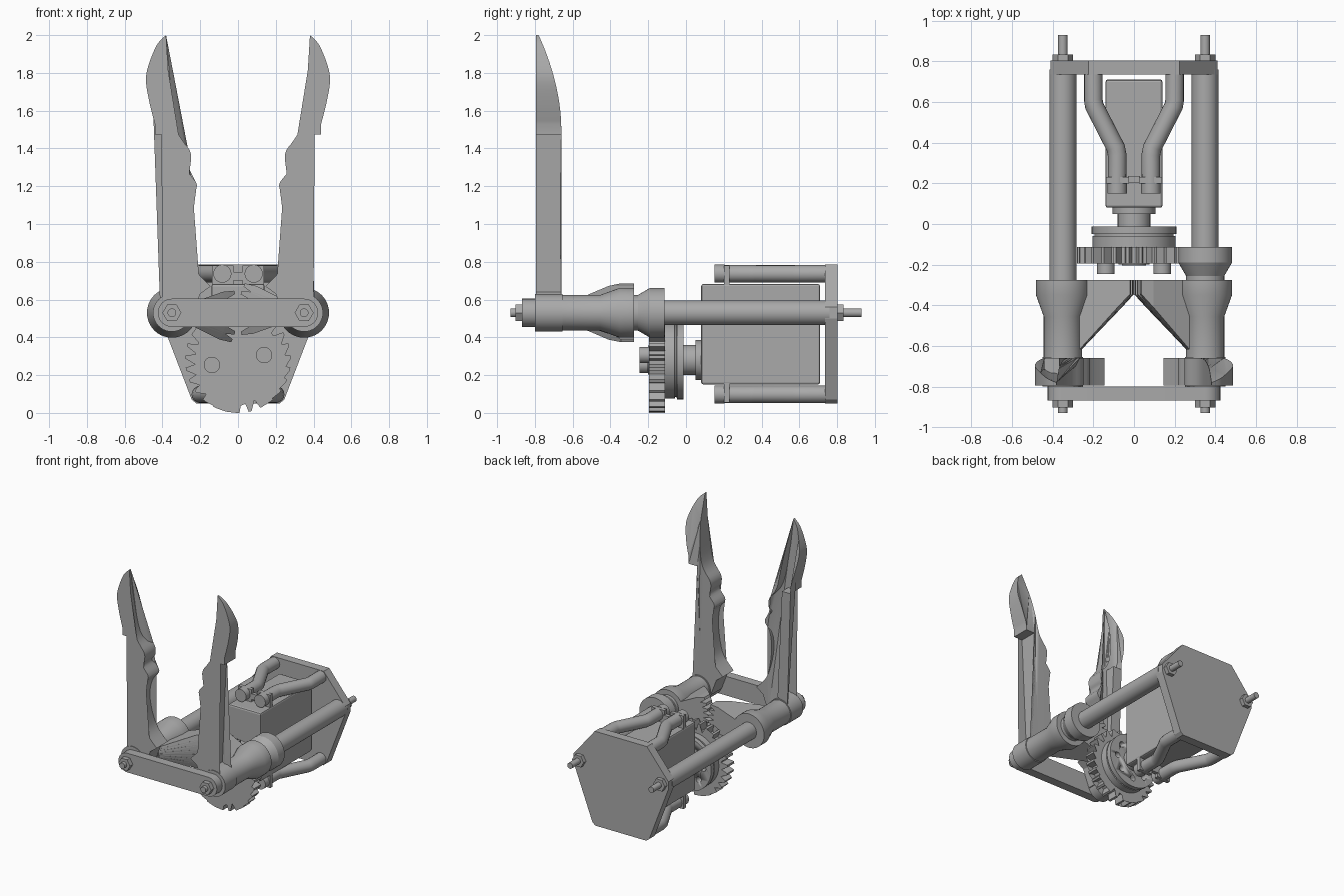
import bpy, bmesh, math
from mathutils import Vector

cube = bpy.data.objects.get("Cube")
if cube:
    bpy.data.objects.remove(cube, do_unlink=True)

mat = bpy.data.materials.new("plain grey")
mat.use_nodes = True
GREY = (0.4, 0.4, 0.4, 1)
mat.diffuse_color = GREY
mat.node_tree.nodes["Principled BSDF"].inputs["Base Color"].default_value = GREY

RX, RZ = 0.35, 0.53      # rod axis
GZ = 0.28                # drive gear axis height


def finish(name, bm, smooth=True):
    bmesh.ops.recalc_face_normals(bm, faces=bm.faces)
    me = bpy.data.meshes.new(name)
    bm.to_mesh(me)
    bm.free()
    me.materials.append(mat)
    ob = bpy.data.objects.new(name, me)
    bpy.context.collection.objects.link(ob)
    if smooth:
        bpy.ops.object.select_all(action='DESELECT')
        ob.select_set(True)
        bpy.context.view_layer.objects.active = ob
        bpy.ops.object.shade_smooth_by_angle(angle=math.radians(30))
    return ob


def lathe(name, x, z, stations, n=40):
    """Solid of revolution along y; stations are (y, radius)."""
    bm = bmesh.new()
    rings = []
    for y, r in stations:
        rings.append([bm.verts.new((x + r * math.cos(math.tau * i / n), y,
                                    z + r * math.sin(math.tau * i / n))) for i in range(n)])
    for a, b in zip(rings, rings[1:]):
        for i in range(n):
            j = (i + 1) % n
            bm.faces.new((a[i], a[j], b[j], b[i]))
    bm.faces.new(rings[0])
    bm.faces.new(rings[-1])
    return finish(name, bm, n > 6)


def slab(name, outline, y0, y1, back=None, smooth=False):
    """Extrude an (x, z) outline along y; back(z) may shape the rear face."""
    bm = bmesh.new()
    f = [bm.verts.new((x, y0, z)) for x, z in outline]
    b = [bm.verts.new((x, back(z) if back else y1, z)) for x, z in outline]
    n = len(f)
    for i in range(n):
        j = (i + 1) % n
        bm.faces.new((f[i], f[j], b[j], b[i]))
    caps = [bm.faces.new(f), bm.faces.new(b)]
    bmesh.ops.triangulate(bm, faces=caps)
    return finish(name, bm, smooth)


def box(name, x0, x1, y0, y1, z0, z1, bevel=0.0):
    ob = slab(name, [(x0, z0), (x1, z0), (x1, z1), (x0, z1)], y0, y1)
    if bevel:
        m = ob.modifiers.new("soft edges", 'BEVEL')
        m.width, m.segments = bevel, 2
    return ob


def spline(pts, steps=5):
    """Catmull-Rom curve through the points."""
    p = [Vector(q) for q in [pts[0]] + pts + [pts[-1]]]
    out = []
    for a, b, c, d in zip(p, p[1:], p[2:], p[3:]):
        for k in range(steps):
            t = k / steps
            out.append(0.5 * (2 * b + (c - a) * t + (2 * a - 5 * b + 4 * c - d) * t * t
                              + (3 * b - a - 3 * c + d) * t ** 3))
    return [tuple(q) for q in out] + [pts[-1]]


def tube(name, pts, r):
    cu = bpy.data.curves.new(name, 'CURVE')
    cu.dimensions = '3D'
    cu.bevel_depth, cu.bevel_resolution, cu.use_fill_caps = r, 6, True
    sp = cu.splines.new('POLY')
    sp.points.add(len(pts) - 1)
    for p, q in zip(sp.points, pts):
        p.co = (*q, 1)
    sp.use_smooth = True
    cu.materials.append(mat)
    bpy.context.collection.objects.link(bpy.data.objects.new(name, cu))


# Blade outline, outer edge then inner edge, as distance from the middle and height
outer = [(.35, .45), (.41, .5), (.4, .6), (.328, .64), (.366, 1.475), (.439, 1.475)]
bulge = spline([(.44, 1.53), (.468, 1.64), (.487, 1.756), (.474, 1.84), (.43, 1.947), (.381, 2)])
grip = spline([(.37, 1.82), (.328, 1.51), (.256, 1.39), (.25, 1.33), (.265, 1.28), (.217, 1.204),
               (.262, 1.13), (.277, 1.0), (.256, .84), (.222, .753), (.145, .67)])
blade = outer + bulge + grip + [(.2, .63), (.25, .5)]


def blade_back(z):
    t = max(0, (z - 1.5) / 0.5)
    return -0.66 - 0.12 * t ** 1.9


for side, label in ((1, "left"), (-1, "right")):
    x = side * RX
    # Long rods with threaded ends and nuts
    lathe(label + "_rod", x, RZ, [(-.8, .066), (.76, .066)])
    lathe(label + "_thread", x, RZ, [(-.93, .023), (.93, .023)], 20)
    lathe(label + "_front_nut", x, RZ, [(-.903, .05), (-.86, .05)], 6)
    lathe(label + "_back_nut", x, RZ, [(.79, .05), (.833, .05)], 6)
    # Flared sleeve turning on the rod
    lathe(label + "_sleeve", x, RZ, [(-.8, .1), (-.655, .1), (-.654, .094), (-.455, .094),
                                     (-.35, .132), (-.275, .132)])
    slab(label + "_blade", [(side * a, b) for a, b in blade], -.795, -.66, blade_back, True)

    # Tapered toothed fan between the sleeves
    bm = bmesh.new()
    for k in range(-3, 4):
        ang = k * 0.125 + side * 0.06
        u = Vector((-side * math.cos(ang), 0, math.sin(ang)))
        v = Vector((-u.z, 0, u.x))
        base = Vector((x, 0, RZ))
        ends = []
        for r, y0, y1, w in ((.06, -.65, -.275, .016), (.29, -.41, -.275, .022),
                             (.35, -.345, -.275, .009)):
            ends.append([bm.verts.new(base + u * r + v * s * w + Vector((0, y, 0)))
                         for y, s in ((y0, -1), (y0, 1), (y1, 1), (y1, -1))])
        for a, b in zip(ends, ends[1:]):
            for i in range(4):
                j = (i + 1) % 4
                bm.faces.new((a[i], a[j], b[j], b[i]))
        bm.faces.new(ends[0])
        bm.faces.new(ends[-1])
    finish(label + "_toothed_fan", bm, False)

    # Hoses above and below the motor, with end caps
    for z, level in ((.737, "upper"), (.098, "lower")):
        path = [(.2, .76, z), (.2, .61, z), (.195, .58, z), (.09, .375, z), (.083, .34, z), (.083, .19, z)]
        tube(f"{label}_{level}_hose", [(side * a, b, c) for a, b, c in path], .046)
        lathe(f"{label}_{level}_hose_cap", side * .083, z, [(.15, .048), (.205, .048)], 28)

    # Screws on the gear face
    lathe(label + "_gear_screw", side * .138, GZ + side * .026, [(-.247, .043), (-.18, .043)], 24)

# Pinion collar, on one rod only
lathe("pinion_collar", RX, RZ, [(-.275, .094), (-.255, .094), (-.19, .132), (-.113, .132)])

# Front link bar with round ends
r = .0745
arc = [(RX + r * math.cos(a), RZ + r * math.sin(a))
       for a in (math.pi * (i / 16 - .5) for i in range(17))]
slab("front_bar", arc + [(-a, 2 * RZ - b) for a, b in arc], -.867, -.798, None, True)

# Six sided back plate
half = [(.22, .05), (.245, .07), (.41, .5), (.41, .56), (.225, .785)]
slab("back_plate", half + [(-a, b) for a, b in reversed(half)], .735, .803)

# Motor block, output neck and hose clips
box("motor_block", -.14, .14, .08, .71, .15, .683, .012)
lathe("motor_collar", 0, GZ, [(.05, .105), (.09, .105)])
lathe("motor_shaft", 0, GZ, [(-.03, .08), (.06, .08)])
for z0, z1, label in ((.67, .78, "upper"), (.055, .16, "lower")):
    for s in (-1, 1):
        box(f"{label}_clip_{'left' if s > 0 else 'right'}", *sorted((s * .025, s * .138)), .2, .23, z0, z1)
    mid = (z0 + z1) / 2
    box(label + "_clip_bridge", -.03, .03, .205, .235, mid - .025, mid + .02)

# Stepped hub disc with a ring of holes
disc = lathe("hub_disc", 0, GZ, [(-.112, .205), (-.06, .205), (-.058, .195), (-.05, .195),
                                 (-.048, .208), (-.013, .208)], 56)
for i in range(8):
    a = math.tau * i / 8
    hole = lathe("hole_cutter", .14 * math.cos(a), GZ + .14 * math.sin(a), [(-.07, .022), (.02, .022)], 16)
    hole.hide_render = True
    hole.hide_set(True)
    cut = disc.modifiers.new("hole", 'BOOLEAN')
    cut.operation, cut.object, cut.solver = 'DIFFERENCE', hole, 'EXACT'

# Drive gear
TEETH = 27
gear = []
for i in range(TEETH):
    for off, rad in ((-.32, .228), (-.12, .28), (.12, .28), (.32, .228)):
        a = math.tau * (i + off) / TEETH - math.pi / 2
        gear.append((rad * math.cos(a), GZ + rad * math.sin(a)))
slab("drive_gear", gear, -.195, -.112)
lathe("gear_boss", 0, GZ, [(-.2, .076), (-.19, .076)])
lathe("gear_centre_screw", 0, GZ, [(-.204, .06), (-.19, .06)])
